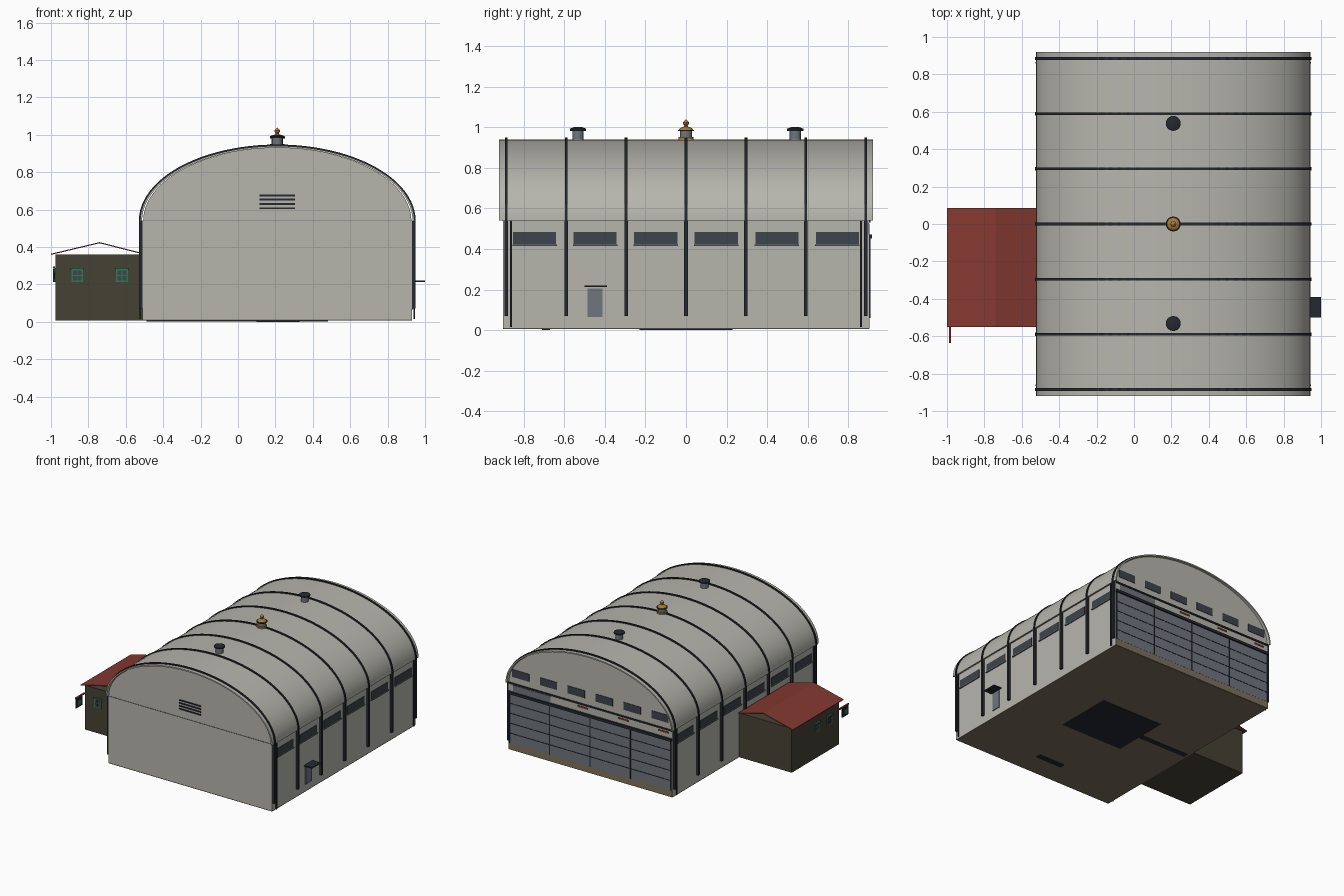
import bpy, bmesh, math
from mathutils import Matrix

old = bpy.data.objects.get("Cube")
if old:
    bpy.data.objects.remove(old, do_unlink=True)


def material(name, r, g, b):
    m = bpy.data.materials.new(name)
    m.use_nodes = True
    m.diffuse_color = (r, g, b, 1)
    m.node_tree.nodes["Principled BSDF"].inputs["Base Color"].default_value = (r, g, b, 1)
    return m


WALL = material("pale grey plaster", .47, .465, .42)
STEEL = material("dark steel", .018, .022, .03)
GLASS = material("dark glass", .048, .058, .073)
PANEL = material("blue grey metal", .16, .18, .21)
SLAB = material("tan concrete", .2, .165, .11)
RED = material("red roofing", .23, .04, .03)
BROWN = material("dark olive boards", .06, .054, .034)
GOLD = material("brass", .4, .2, .04)
GREEN = material("green frame", .03, .19, .09)

CX, LEFT, RIGHT = .21, -.51, .93      # hall centre line and wall faces
EAVE, END = .54, .9


def finish(name, bm, mat, smooth=False):
    bmesh.ops.recalc_face_normals(bm, faces=bm.faces)
    me = bpy.data.meshes.new(name)
    bm.to_mesh(me)
    bm.free()
    ob = bpy.data.objects.new(name, me)
    bpy.context.collection.objects.link(ob)
    me.materials.append(mat)
    if smooth:
        bpy.ops.object.select_all(action='DESELECT')
        ob.select_set(True)
        bpy.context.view_layer.objects.active = ob
        bpy.ops.object.shade_smooth_by_angle(angle=math.radians(30))
    return ob


def box(name, x, y, z, mat):
    """Box from three (low, high) ranges."""
    bm = bmesh.new()
    mid = [(a + b) / 2 for a, b in (x, y, z)]
    size = [b - a for a, b in (x, y, z)]
    bmesh.ops.create_cube(bm, size=1, matrix=Matrix.Translation(mid) @ Matrix.Diagonal((*size, 1)))
    return finish(name, bm, mat)


def prism(name, outline, y0, y1, mat, smooth=False):
    """Extrude an x-z outline along y."""
    bm = bmesh.new()
    face = bm.faces.new([bm.verts.new((x, y0, z)) for x, z in outline])
    ext = bmesh.ops.extrude_face_region(bm, geom=[face])
    bmesh.ops.translate(bm, vec=(0, y1 - y0, 0),
                        verts=[v for v in ext["geom"] if isinstance(v, bmesh.types.BMVert)])
    return finish(name, bm, mat, smooth)


def lathe(name, profile, y, mat):
    """Spin (radius, z) points around a vertical axis on the ridge."""
    bm = bmesh.new()
    vs = [bm.verts.new((CX + r, y, z)) for r, z in profile]
    es = [bm.edges.new(p) for p in zip(vs, vs[1:])]
    bmesh.ops.spin(bm, geom=vs + es, cent=(CX, y, 0), axis=(0, 0, 1),
                   angle=math.tau, steps=20, use_merge=True)
    bmesh.ops.remove_doubles(bm, verts=bm.verts, dist=1e-5)
    return finish(name, bm, mat, True)


def arc(a, b, n=48):
    return [(CX + a * math.cos(math.pi * i / n), EAVE + b * math.sin(math.pi * i / n))
            for i in range(n + 1)]


def arch(name, a, b, t, y0, y1, mat):
    prism(name, arc(a, b) + arc(a - t, b - t)[::-1], y0, y1, mat, True)


# Hall body, floor, end gables and vaulted roof
box("hall_walls", (LEFT, RIGHT), (-END, END), (.012, EAVE), WALL)
box("hall_floor", (LEFT, RIGHT), (-END, END), (.006, .012), SLAB)
for name, y in (("front", -END), ("back", END - .02)):
    prism(name + "_gable", arc(.717, .39), y, y + .02, WALL)
arch("vaulted_roof", .733, .4, .01, -.92, .92, WALL)
box("front_gable_seam", (LEFT, RIGHT), (-END - .003, -END), (EAVE - .002, EAVE + .002), PANEL)

# Plates on the underside
box("floor_pit", (CX - .27, CX + .27), (-.23, .23), (.002, .006), STEEL)
box("side_drain", (-.49, -.05), (-.02, .02), (.002, .006), STEEL)
box("front_drain", (.1, .33), (-.71, -.67), (0, .006), STEEL)

# Steel ribs over the roof with posts down both walls
for i in range(-3, 4):
    y = i * .295
    arch("roof_rib", .74, .408, .016, y - .007, y + .007, STEEL)
    for x in (LEFT - .018, RIGHT):
        box("wall_post", (x, x + .018), (y - .009, y + .009), (.07, EAVE), STEEL)
for y in (-.862, .862):
    for x in (LEFT - .016, RIGHT + .008):
        box("downpipe", (x, x + .008), (y - .005, y + .005), (.015, EAVE), STEEL)

# Side windows with sills
for i in range(6):
    y = (i - 2.5) * .298
    for x, s in ((LEFT, -1), (RIGHT, 1)):
        box("side_window", sorted((x, x + s * .004)), (y - .106, y + .106), (.42, .483), GLASS)
        box("window_sill", sorted((x, x + s * .01)), (y - .11, y + .11), (.414, .421), PANEL)

# Side door with canopy
box("side_door", (RIGHT, RIGHT + .006), (-.485, -.41), (.065, .205), PANEL)
box("door_canopy", (RIGHT, 1), (-.5, -.39), (.212, .22), STEEL)

# Louvre in the front gable
for i in range(4):
    z = .602 + i * .023
    box("louvre_slat", (.115, .305), (-END - .006, -END), (z, z + .01), STEEL)

# Large sliding doors at the back
box("back_threshold", (LEFT, RIGHT), (END, END + .004), (.008, .06), SLAB)
box("sliding_doors", (LEFT + .01, RIGHT - .01), (END, END + .005), (.06, .455), PANEL)
for i in range(5):
    x = LEFT + .01 + i * .355
    box("door_stile", (x - .004, x + .004), (END, END + .008), (.06, .455), STEEL)
for i in range(1, 5):
    z = .06 + i * .079
    box("door_rail", (LEFT + .01, RIGHT - .01), (END, END + .007), (z - .003, z + .003), STEEL)
box("door_track", (LEFT, RIGHT), (END, END + .016), (.452, .472), STEEL)
box("gable_ledge", (LEFT, RIGHT), (END, END + .008), (.53, .542), STEEL)
box("header_panel", (.56, .89), (END, END + .004), (.472, .525), PANEL)
for x in (-.43, -.08, .275):
    box("red_plate", (x - .045, x + .045), (END, END + .004), (.505, .518), RED)
for i in range(6):
    x = CX + (i - 2.5) * .245
    box("gable_window", (x - .075, x + .075), (END, END + .004), (.59, .65), GLASS)

# Roof ventilators and the central brass finial
for y in (-.532, .538):
    lathe("ventilator", [(0, .93), (.028, .93), (.028, .985), (0, .985)], y, PANEL)
    lathe("ventilator_cap", [(0, .982), (.04, .982), (.04, .992), (.02, 1), (0, 1)], y, STEEL)
lathe("finial_base", [(0, .93), (.038, .93), (.038, .952), (0, .952)], 0, GOLD)
lathe("finial_drum", [(0, .95), (.03, .95), (.03, .982), (0, .982)], 0, PANEL)
lathe("finial_collar", [(0, .98), (.04, .98), (.04, .987), (0, .987)], 0, STEEL)
lathe("finial", [(0, .986), (.035, .986), (.03, .994), (.009, 1.004), (.008, 1.008), (.015, 1.016),
                 (.015, 1.024), (.006, 1.033), (0, 1.038)], 0, GOLD)

# Side annex with a thin pitched roof
AX, AY = -.975, -.53
box("annex_walls", (AX, LEFT), (AY, .065), (.008, .36), BROWN)
pitch = [(-1, .358), (-.74, .42), (LEFT - .01, .364)]
prism("annex_roof", pitch + [(x, z + .006) for x, z in reversed(pitch)], -.55, .085, RED)


def annex_window(u, on_front):
    """Green frame with bars, glass and a lintel, on the front or outer wall."""
    def part(name, w0, w1, z0, z1, d, mat):
        along, depth = (u + w0, u + w1), ((AY if on_front else AX) - d, AY if on_front else AX)
        box(name, *((along, depth) if on_front else (depth, along)), (z0, z1), mat)
    part("annex_frame", -.031, .031, .212, .285, .005, GREEN)
    for z in (.22, .25):
        for w in (-.023, .002):
            part("annex_pane", w, w + .021, z, z + .024, .007, GLASS)
    part("annex_lintel", -.037, .037, .28, .288, .012, GREEN)


for x in (-.86, -.62):
    annex_window(x, True)
for y in (-.41, -.25):
    annex_window(y, False)

# Hanging board at the annex corner
box("board_arm", (-.99, -.978), (-.635, -.52), (.287, .296), RED)
box("hanging_board", (-.988, -.98), (-.632, -.555), (.212, .282), STEEL)
box("board_panel", (-.99, -.978), (-.612, -.575), (.23, .265), GREEN)
